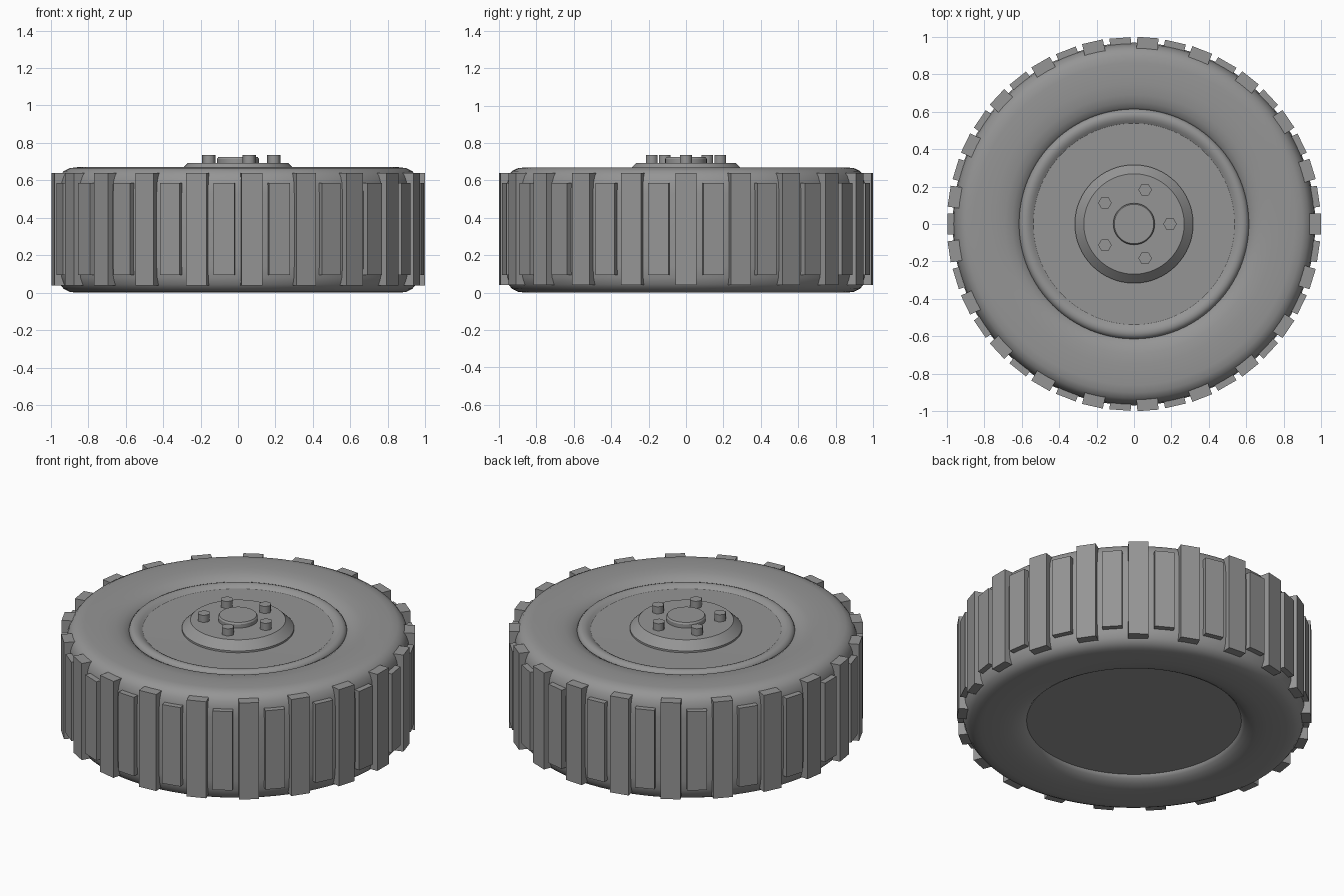
import bpy, bmesh, math
from mathutils import Matrix

if "Cube" in bpy.data.objects:
    bpy.data.objects.remove(bpy.data.objects["Cube"])

H = 0.67   # tyre width (height as it lies flat)

# One dark grey for every part
grey = bpy.data.materials.new("dark_grey")
grey.diffuse_color = (0.3, 0.3, 0.3, 1)
grey.use_nodes = True
grey.node_tree.nodes["Principled BSDF"].inputs["Base Color"].default_value = grey.diffuse_color


def finish(name, bm, smooth=None):
    bmesh.ops.recalc_face_normals(bm, faces=bm.faces)
    me = bpy.data.meshes.new(name)
    bm.to_mesh(me)
    bm.free()
    me.materials.append(grey)
    ob = bpy.data.objects.new(name, me)
    bpy.context.collection.objects.link(ob)
    if smooth:
        bpy.ops.object.select_all(action='DESELECT')
        ob.select_set(True)
        bpy.context.view_layer.objects.active = ob
        bpy.ops.object.shade_smooth_by_angle(angle=math.radians(smooth))
    return ob


def lathe(name, profile, steps=96, closed=False, smooth=30):
    """Spin an (r, z) profile around the z axis."""
    bm = bmesh.new()
    vs = [bm.verts.new((r, 0, z)) for r, z in profile]
    es = [bm.edges.new(p) for p in zip(vs, vs[1:])]
    if closed:
        es.append(bm.edges.new((vs[-1], vs[0])))
    bmesh.ops.spin(bm, geom=vs + es, cent=(0, 0, 0), axis=(0, 0, 1),
                   angle=2 * math.pi, steps=steps, use_merge=True)
    bmesh.ops.remove_doubles(bm, verts=bm.verts, dist=1e-5)
    return finish(name, bm, smooth)


def tread(name, count, phase, z0, z1, r0, r1, width):
    """Ring of rectangular tread blocks."""
    bm = bmesh.new()
    for i in range(count):
        m = (Matrix.Rotation(phase + 2 * math.pi * i / count, 4, 'Z')
             @ Matrix.Translation(((r0 + r1) / 2, 0, (z0 + z1) / 2))
             @ Matrix.Diagonal((r1 - r0, width, z1 - z0, 1)))
        bmesh.ops.create_cube(bm, size=1, matrix=m)
    return finish(name, bm)


# Tyre: upper half of the section, mirrored to the lower half
upper = [(0.605, 0.62), (0.622, 0.638), (0.65, 0.654), (0.69, 0.665), (0.75, 0.67),
         (0.86, 0.67), (0.90, 0.665), (0.93, 0.65), (0.95, 0.625), (0.962, 0.59),
         (0.968, 0.53)]
tyre = upper + [(r, H - z) for r, z in reversed(upper)]
lathe("tyre", tyre, closed=True, smooth=50)

# Tread: alternating long and short blocks
N = 21
tread("long_tread_blocks", N, 0, 0.04, 0.64, 0.93, 0.998, 0.113)
tread("short_tread_blocks", N, math.pi / N, 0.095, 0.585, 0.94, 0.996, 0.113)

# Rim: closed back, rounded front lip, flat face
lathe("rim", [(0, 0.05), (0.615, 0.05), (0.615, 0.625), (0.61, 0.638), (0.60, 0.648),
              (0.585, 0.654), (0.567, 0.652), (0.552, 0.645), (0.538, 0.635), (0, 0.632)])

# Hub with sloped side, and centre cap
lathe("hub", [(0, 0.62), (0.316, 0.62), (0.316, 0.645), (0.268, 0.692), (0, 0.692)], 64)
lathe("centre_cap", [(0, 0.685), (0.111, 0.685), (0.111, 0.715),
                     (0.105, 0.724), (0, 0.724)], 48)

# Five hexagonal wheel bolts
bm = bmesh.new()
for i in range(5):
    a = 2 * math.pi * i / 5
    m = Matrix.Translation((0.192 * math.cos(a), 0.192 * math.sin(a), 0.706))
    m = m @ Matrix.Rotation(math.pi / 2, 4, 'Z')
    bmesh.ops.create_cone(bm, cap_ends=True, segments=6, radius1=0.036,
                          radius2=0.036, depth=0.06, matrix=m)
finish("wheel_bolts", bm, 65)
